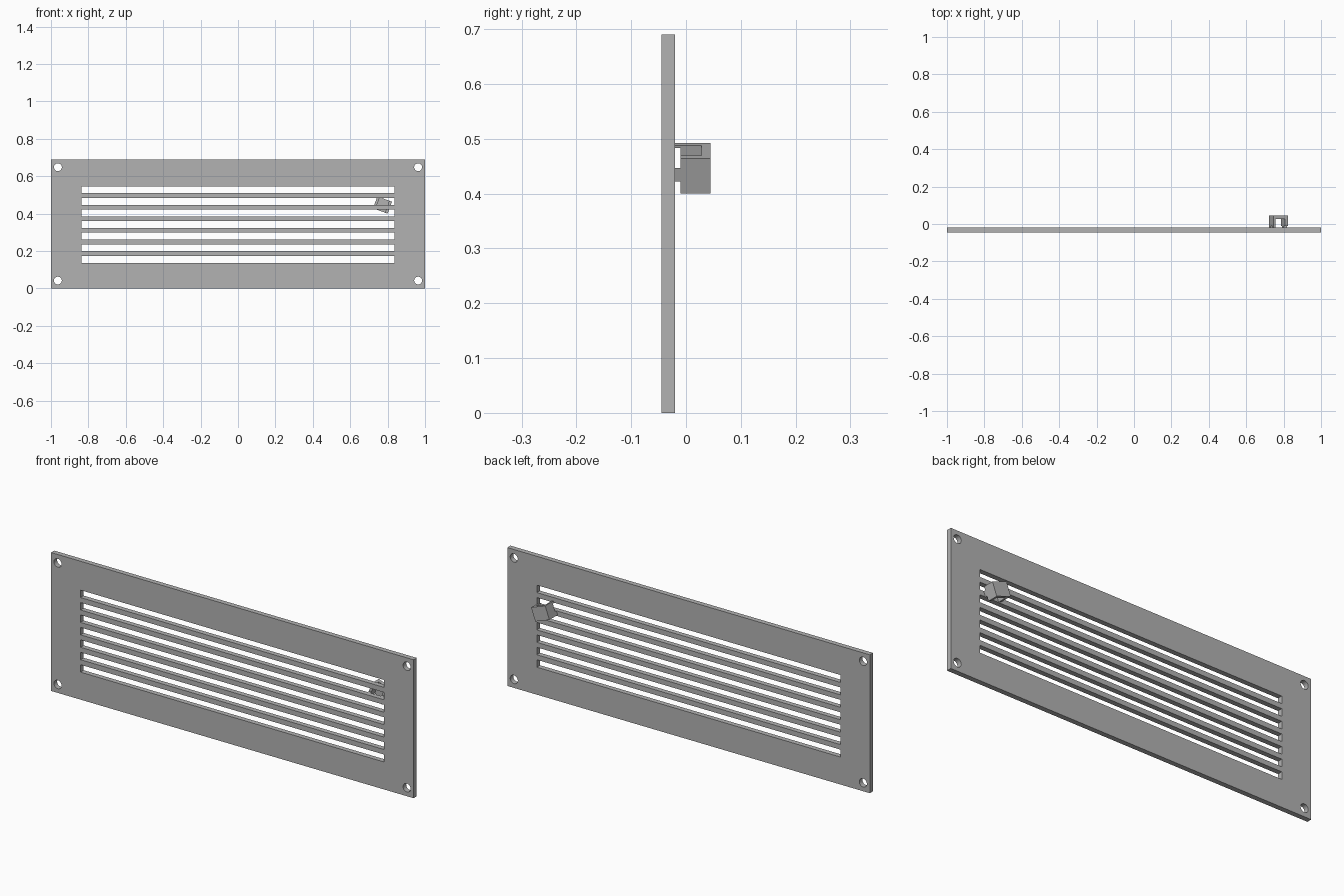
import bpy
import bmesh
import math
from mathutils import Matrix, Vector

default = bpy.data.objects.get("Cube")
if default:
    bpy.data.objects.remove(default, do_unlink=True)

grey = bpy.data.materials.new("plain grey")
grey.use_nodes = True
colour = (0.45, 0.45, 0.45, 1)
grey.diffuse_color = colour
grey.node_tree.nodes["Principled BSDF"].inputs["Base Color"].default_value = colour


def add_box(bm, low, high):
    low, high = Vector(low), Vector(high)
    matrix = Matrix.Translation((low + high) / 2) @ Matrix.Diagonal((*(high - low), 1))
    bmesh.ops.create_cube(bm, size=1, matrix=matrix)


def make_object(name, bm):
    mesh = bpy.data.meshes.new(name)
    bm.to_mesh(mesh)
    bm.free()
    mesh.materials.append(grey)
    obj = bpy.data.objects.new(name, mesh)
    bpy.context.collection.objects.link(obj)
    return obj


def cut(obj, cutter):
    """Subtract the cutter, keep the result and drop the helper."""
    cutter.hide_render = True
    mod = obj.modifiers.new("cut", "BOOLEAN")
    mod.operation = "DIFFERENCE"
    mod.solver = "EXACT"
    mod.object = cutter
    bpy.ops.object.select_all(action="DESELECT")
    bpy.context.view_layer.objects.active = obj
    obj.select_set(True)
    bpy.ops.object.modifier_apply(modifier=mod.name)
    bpy.data.objects.remove(cutter, do_unlink=True)


# Plate dimensions
front, back, height = -0.045, -0.02, 0.69
slot_x, slot_start, slot_step, slot_height = 0.837, 0.137, 0.062, 0.037

# Flat vent plate
bm = bmesh.new()
add_box(bm, (-1, front, 0), (1, back, height))
plate = make_object("vent_plate", bm)

# Seven slots and four screw holes
bm = bmesh.new()
for i in range(7):
    z = slot_start + i * slot_step
    add_box(bm, (-slot_x, -0.1, z), (slot_x, 0.1, z + slot_height))
for x in (-0.963, 0.963):
    for z in (0.042, height - 0.042):
        bmesh.ops.create_cone(
            bm, cap_ends=True, segments=32, radius1=0.021, radius2=0.021, depth=0.2,
            matrix=Matrix.Translation((x, 0, z)) @ Matrix.Rotation(math.pi / 2, 4, "X"))
cut(plate, make_object("plate_cutter", bm))

# Tilted latch behind the slats, a channel open towards the plate
tilt = Matrix.Translation((0.7725, 0, 0.446)) @ Matrix.Rotation(math.radians(20), 4, "Y")
bm = bmesh.new()
add_box(bm, (-0.0415, back, -0.034), (0.0415, 0.045, 0.034))
bm.transform(tilt)
latch = make_object("latch", bm)

# Channel through the latch
bm = bmesh.new()
add_box(bm, (-0.028, -0.1, -0.1), (0.026, 0.028, 0.1))
bm.transform(tilt)
cut(latch, make_object("channel_cutter", bm))

# Gaps that leave the latch touching the plate only at the slats
bm = bmesh.new()
for low, high in ((0.3, 0.422), (0.447, 0.483)):
    add_box(bm, (0.6, -0.1, low), (0.95, -0.01, high))
cut(latch, make_object("gap_cutter", bm))
